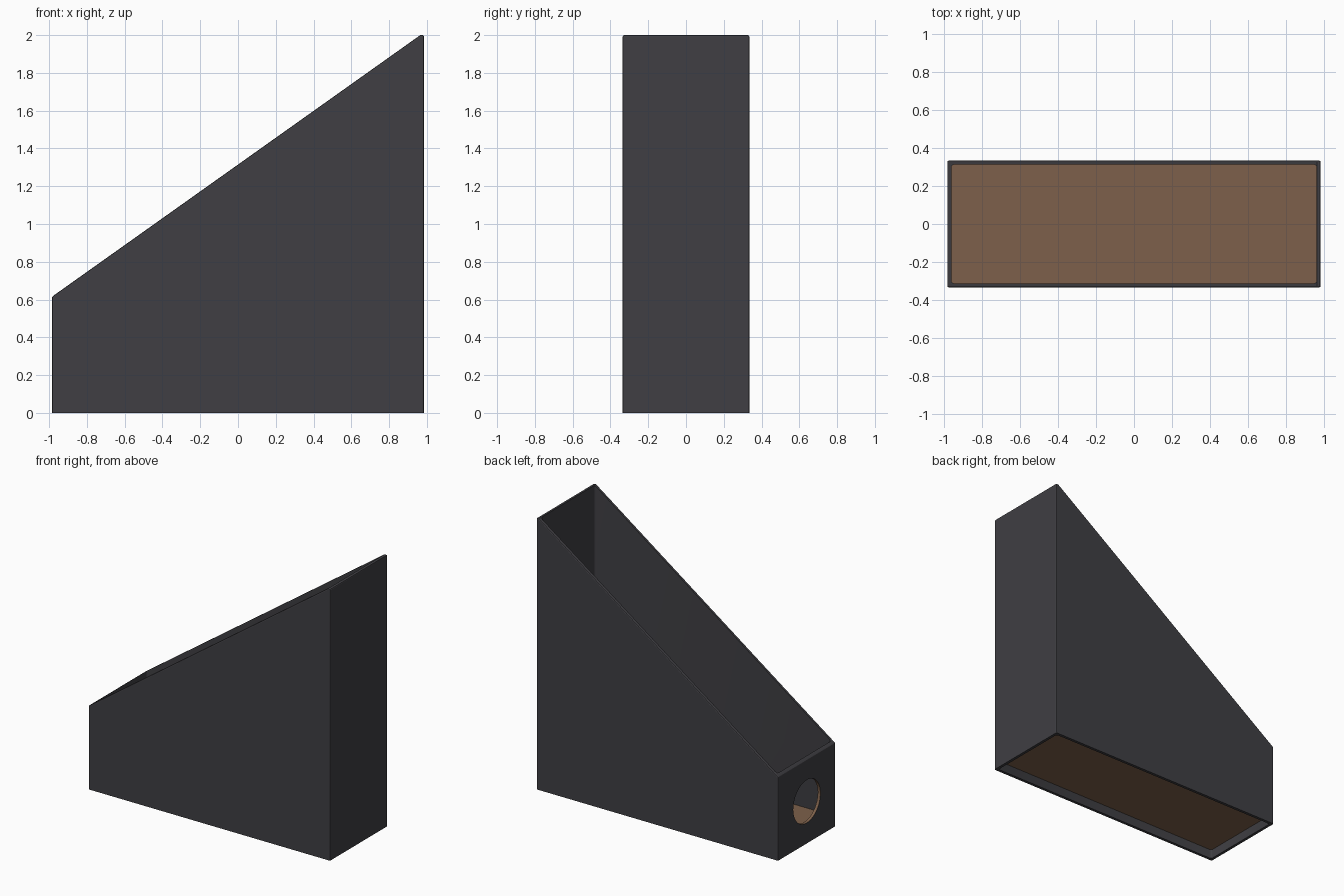
import bpy, bmesh, math
from mathutils import Matrix

if "Cube" in bpy.data.objects:
    bpy.data.objects.remove(bpy.data.objects["Cube"])

HX, HY, T = 0.985, 0.335, 0.021      # half length, half width, wall thickness
HOLE_Z, HOLE_R = 0.31, 0.158


def material(name, rgb):
    m = bpy.data.materials.new(name)
    m.diffuse_color = (*rgb, 1)
    m.use_nodes = True
    m.node_tree.nodes["Principled BSDF"].inputs["Base Color"].default_value = m.diffuse_color
    return m


charcoal = material("charcoal board", (0.050, 0.049, 0.056))
brown = material("brown board", (0.205, 0.118, 0.069))


def finish(name, bm, *mats):
    bmesh.ops.recalc_face_normals(bm, faces=bm.faces)
    me = bpy.data.meshes.new(name)
    bm.to_mesh(me)
    bm.free()
    ob = bpy.data.objects.new(name, me)
    bpy.context.collection.objects.link(ob)
    for m in mats:
        me.materials.append(m)
    return ob


def box(name, hx, hy, z0, z1, mat, round_r=0):
    bm = bmesh.new()
    bmesh.ops.create_cube(bm, size=1, matrix=Matrix.Translation((0, 0, (z0 + z1) / 2))
                          @ Matrix.Diagonal((2 * hx, 2 * hy, z1 - z0, 1)))
    if round_r:
        edges = [e for e in bm.edges if abs(e.verts[0].co.z - e.verts[1].co.z) > 0.01]
        bmesh.ops.bevel(bm, geom=edges, offset=round_r, segments=3, profile=0.5, affect='EDGES')
    return finish(name, bm, mat)


# Outer body: side profile with sloping top, extruded across y
bm = bmesh.new()
profile = [(-HX, 0), (HX, 0), (HX, 2), (0.965, 2), (-HX, 0.615)]
face = bm.faces.new([bm.verts.new((x, -HY, z)) for x, z in profile])
new = bmesh.ops.extrude_face_region(bm, geom=[face])["geom"]
bmesh.ops.translate(bm, verts=[v for v in new if isinstance(v, bmesh.types.BMVert)],
                    vec=(0, 2 * HY, 0))
bmesh.ops.recalc_face_normals(bm, faces=bm.faces)
edges = [e for e in bm.edges if max(v.co.z for v in e.verts) > 0.01
         and e.calc_face_angle() > math.radians(50)]
bmesh.ops.bevel(bm, geom=edges, offset=0.008, segments=2, profile=0.5, affect='EDGES')
body = finish("file_box_body", bm, charcoal, brown)

# Cutters: inner cavity and round finger hole
cavity = box("cavity_cutter", HX - T, HY - T, -0.2, 2.4, charcoal, 0.016)
bm = bmesh.new()
bmesh.ops.create_cone(bm, cap_ends=True, segments=64, radius1=HOLE_R, radius2=HOLE_R, depth=0.3,
                      matrix=Matrix.Translation((-HX, 0, HOLE_Z)) @ Matrix.Rotation(math.pi / 2, 4, 'Y'))
hole = finish("hole_cutter", bm, charcoal)

bpy.context.view_layer.objects.active = body
body.select_set(True)
for cutter in (cavity, hole):
    cutter.hide_render = True
    mod = body.modifiers.new("cut", 'BOOLEAN')
    mod.operation, mod.solver, mod.object = 'DIFFERENCE', 'EXACT', cutter
    bpy.ops.object.modifier_apply(modifier=mod.name)
    bpy.data.objects.remove(cutter)

# Brown cut edge of the finger hole
for p in body.data.polygons:
    on_hole = math.hypot(p.center.y, p.center.z - HOLE_Z) < HOLE_R + 0.003
    p.material_index = 1 if on_hole and p.center.x < -0.9 and abs(p.normal.x) < 0.1 else 0
bpy.ops.object.shade_smooth_by_angle(angle=math.radians(20))

# Raised floor panel, tucked into the walls
box("floor_panel", HX - T / 2, HY - T / 2, 0.068, 0.082, brown)
